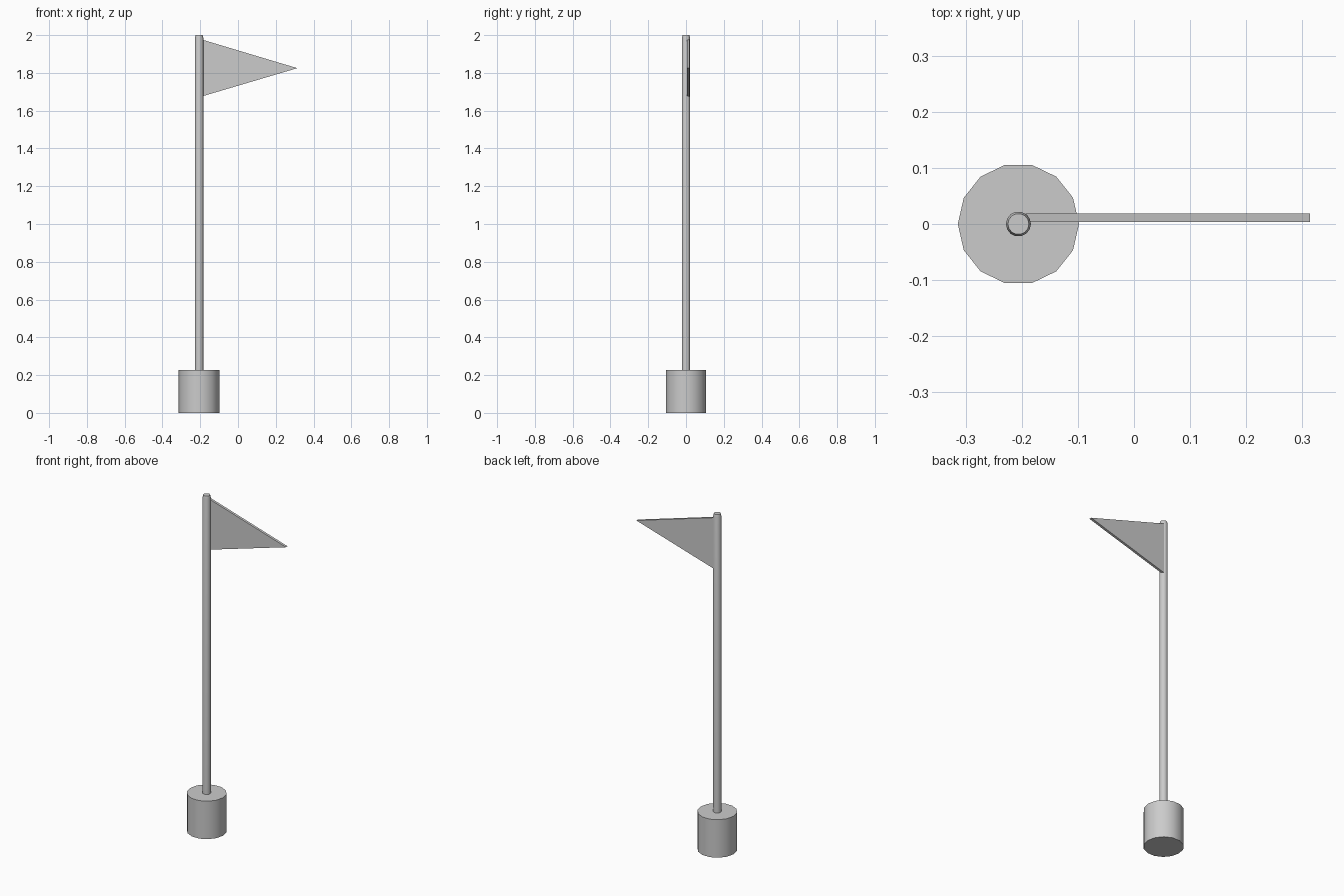
import bpy, bmesh, math

if "Cube" in bpy.data.objects:
    bpy.data.objects.remove(bpy.data.objects["Cube"])

SIDES = 14
AXIS_X = -0.206


def finish(name, bm):
    bmesh.ops.recalc_face_normals(bm, faces=bm.faces[:])
    mesh = bpy.data.meshes.new(name)
    bm.to_mesh(mesh)
    bm.free()
    obj = bpy.data.objects.new(name, mesh)
    bpy.context.collection.objects.link(obj)
    return obj


def turned(name, profile):
    """Capped round part from (radius, z) rings."""
    bm = bmesh.new()
    rings = []
    for r, z in profile:
        rings.append([bm.verts.new((AXIS_X + r * math.cos(math.tau * i / SIDES),
                                    r * math.sin(math.tau * i / SIDES), z))
                      for i in range(SIDES)])
    for a, b in zip(rings, rings[1:]):
        for i in range(SIDES):
            j = (i + 1) % SIDES
            bm.faces.new((a[i], a[j], b[j], b[i]))
    bm.faces.new(rings[0])
    bm.faces.new(rings[-1])
    obj = finish(name, bm)
    bpy.ops.object.select_all(action='DESELECT')
    obj.select_set(True)
    bpy.context.view_layer.objects.active = obj
    bpy.ops.object.shade_smooth_by_angle(angle=math.radians(30))
    return obj


# Weighted base and pole with a chamfered top
turned("base", [(0.108, 0), (0.108, 0.226)])
turned("pole", [(0.0223, 0.2), (0.0223, 1.985), (0.0187, 2.0)])

# Triangular pennant, slightly behind the pole axis
bm = bmesh.new()
outline = [(-0.193, 1.675), (0.314, 1.825), (-0.193, 1.977)]
face = bm.faces.new([bm.verts.new((x, 0.004, z)) for x, z in outline])
ext = bmesh.ops.extrude_face_region(bm, geom=[face], use_keep_orig=True)
bmesh.ops.translate(bm, vec=(0, 0.0147, 0),
                    verts=[v for v in ext["geom"] if isinstance(v, bmesh.types.BMVert)])
finish("pennant", bm)
